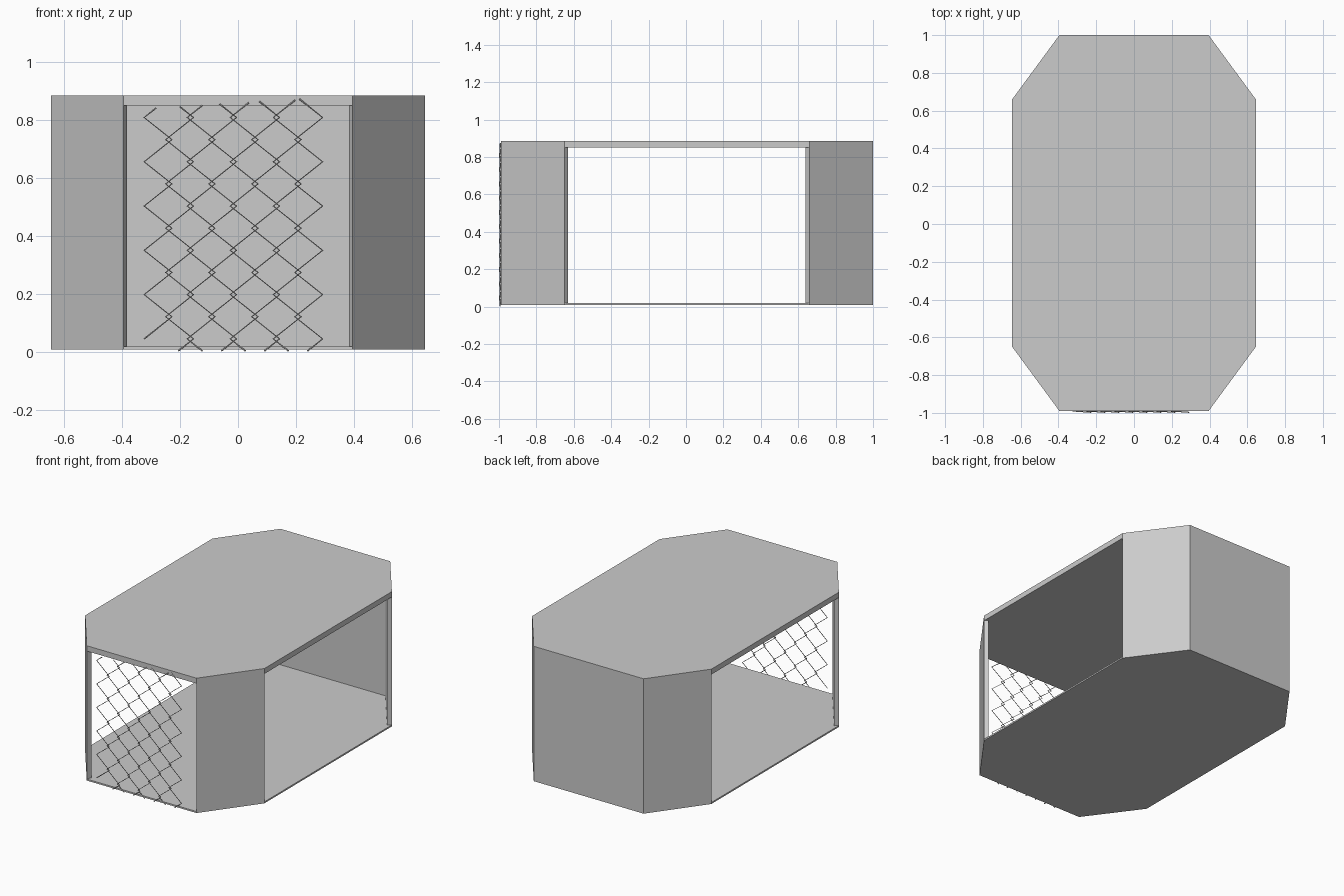
import bpy, bmesh

if "Cube" in bpy.data.objects:
    bpy.data.objects.remove(bpy.data.objects["Cube"])

# Octagonal plan, starting at front left and running counter-clockwise
PLAN = [(-0.395, -0.99), (0.395, -0.99), (0.645, -0.65), (0.645, 0.66),
        (0.395, 1.0), (-0.395, 1.0), (-0.645, 0.66), (-0.645, -0.65)]
INNER = [(x * 0.968, y * 0.97) for x, y in PLAN]
Z0, Z_FLOOR, Z_CEIL, Z1 = 0.008, 0.018, 0.85, 0.885


def prism(name, plan, z_low, z_high):
    """Extrude a plan polygon into a closed flat-shaded solid."""
    bm = bmesh.new()
    low = [bm.verts.new((x, y, z_low)) for x, y in plan]
    high = [bm.verts.new((x, y, z_high)) for x, y in plan]
    n = len(plan)
    bm.faces.new(low[::-1])
    bm.faces.new(high)
    for i in range(n):
        j = (i + 1) % n
        bm.faces.new((low[i], low[j], high[j], high[i]))
    bmesh.ops.recalc_face_normals(bm, faces=bm.faces)
    mesh = bpy.data.meshes.new(name)
    bm.to_mesh(mesh)
    bm.free()
    obj = bpy.data.objects.new(name, mesh)
    bpy.context.collection.objects.link(obj)
    return obj


# Floor and roof slabs
prism("floor", PLAN, Z0, Z_FLOOR)
prism("roof", PLAN, Z_CEIL, Z1)

# Back wall with its two diagonal corners, as one bent panel
back = [3, 4, 5, 6]
prism("back_wall", [PLAN[i] for i in back] + [INNER[i] for i in back[::-1]], Z_FLOOR, Z_CEIL)

# Front diagonal corners; the sides and front stay open
for name, a, b in (("front_right_corner", 1, 2), ("front_left_corner", 7, 0)):
    prism(name, [PLAN[a], PLAN[b], INNER[b], INNER[a]], Z_FLOOR, Z_CEIL)

# Chain-link fence: interlocking vertical zigzag wires in the front opening
WIRES, SPACING, WIDTH, HALF, X_LEFT = 8, 0.0743, 0.096, 0.0764, -0.324
fence = bpy.data.curves.new("chain_link_fence", "CURVE")
fence.dimensions = "3D"
fence.bevel_depth = 0.0027
fence.bevel_resolution = 0


def wire_point(n, t):
    """Point on wire n at zigzag step t (even vertices of even wires lie left)."""
    phase = (t + n) % 2
    side = phase if phase <= 1 else 2 - phase
    x = X_LEFT + n * SPACING + WIDTH * side
    y = -0.9935 + 0.0035 * (1 - 2 * side)
    return (x, y, 0.045 + HALF * t, 1)


for n in range(WIRES):
    start = 0 if n == 0 else -0.55
    end = (0.842 + 0.0045 * n - 0.045) / HALF
    steps = [start] + [t for t in range(0, 11) if start < t < end] + [end]
    spline = fence.splines.new("POLY")
    spline.points.add(len(steps) - 1)
    for p, t in zip(spline.points, steps):
        p.co = wire_point(n, t)

bpy.context.collection.objects.link(bpy.data.objects.new("chain_link_fence", fence))
